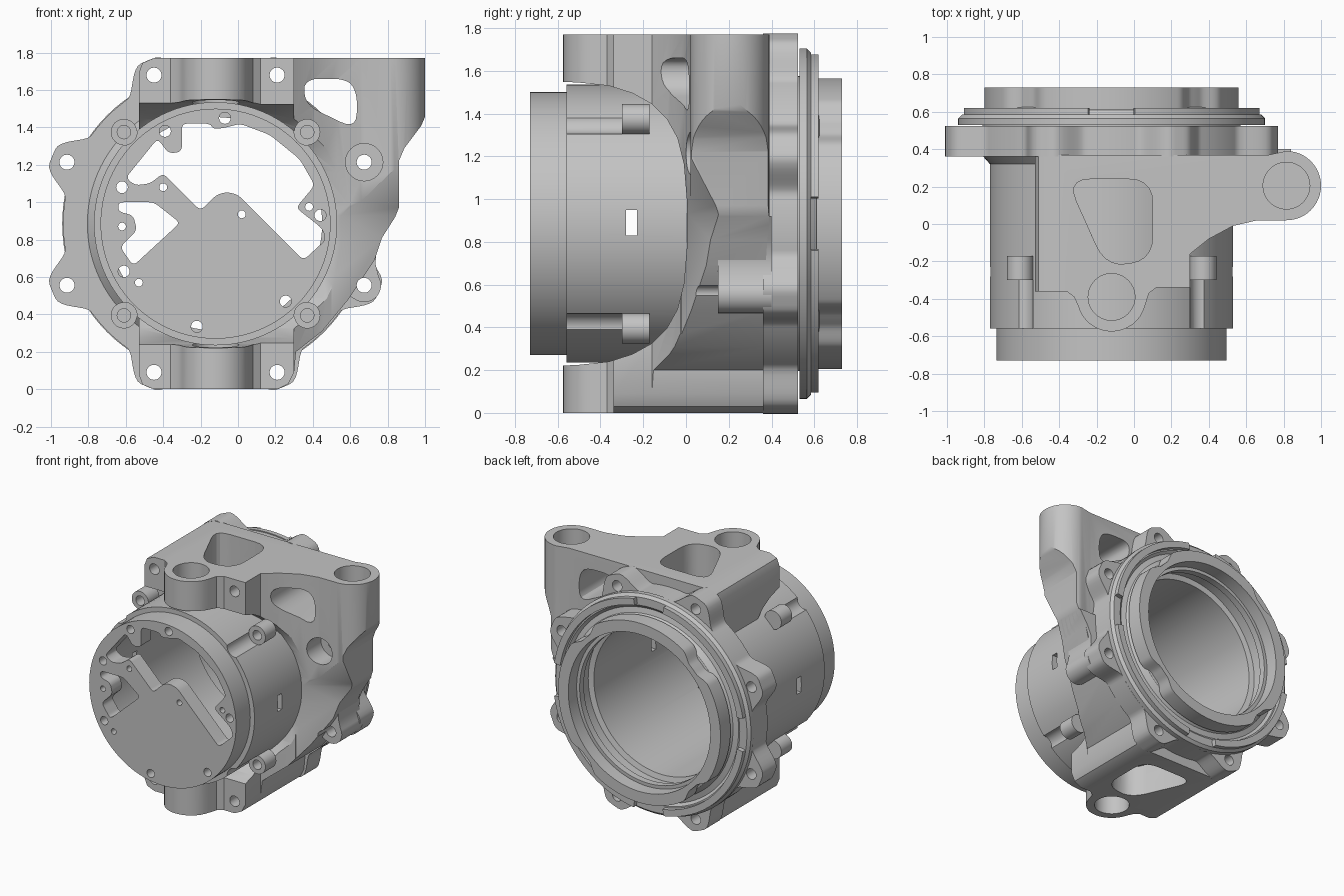
import bpy, bmesh
from math import sin, cos, pi, radians
from mathutils import Vector

if "Cube" in bpy.data.objects:
    bpy.data.objects.remove(bpy.data.objects["Cube"])

CX, CZ = -0.12, 0.885          # barrel axis
grey = bpy.data.materials.new("cast grey")
grey.use_nodes = True
grey.diffuse_color = (0.55, 0.55, 0.55, 1)
grey.node_tree.nodes["Principled BSDF"].inputs["Base Color"].default_value = (0.55, 0.55, 0.55, 1)


def finish(bm, name):
    bmesh.ops.recalc_face_normals(bm, faces=bm.faces)
    mesh = bpy.data.meshes.new(name)
    bm.to_mesh(mesh)
    bm.free()
    mesh.materials.append(grey)
    obj = bpy.data.objects.new(name, mesh)
    bpy.context.collection.objects.link(obj)
    return obj


def prism(name, pts, lo, hi, axis="y"):
    """Extrude a flat outline along one axis."""
    place = {"y": lambda p, d: (p[0], d, p[1]),
             "z": lambda p, d: (p[0], p[1], d),
             "x": lambda p, d: (d, p[0], p[1])}[axis]
    bm = bmesh.new()
    a = [bm.verts.new(place(p, lo)) for p in pts]
    b = [bm.verts.new(place(p, hi)) for p in pts]
    bm.faces.new(a)
    bm.faces.new(b)
    for i in range(len(pts)):
        j = (i + 1) % len(pts)
        bm.faces.new((a[i], a[j], b[j], b[i]))
    return finish(bm, name)


def arc(cx, cy, r, a0, a1, n=16):
    return [(cx + r * cos(radians(a0 + (a1 - a0) * i / n)),
             cy + r * sin(radians(a0 + (a1 - a0) * i / n))) for i in range(n + 1)]


def circle(cx, cy, r, n=32):
    return arc(cx, cy, r, 0, 360, n)[:-1]


def lobed(base, height, pitch, centre, outer, blend, n=288):
    """Circle about the barrel axis with evenly spaced, smoothly blended lobes."""
    out = []
    for i in range(n):
        a = i * 360 / n
        off = abs((a - centre + pitch / 2) % pitch - pitch / 2)
        t = max(0, min(1, (outer - off) / blend))
        r = base + height * t * t * (3 - 2 * t)
        out.append((CX + r * cos(radians(a)), CZ + r * sin(radians(a))))
    return out


def rounded(pts, r):
    """Round every corner of an outline."""
    out = []
    for i, p in enumerate(pts):
        p, q, s = Vector(p), Vector(pts[i - 1]), Vector(pts[(i + 1) % len(pts)])
        a = p + (q - p).normalized() * min(r, (q - p).length * 0.45)
        b = p + (s - p).normalized() * min(r, (s - p).length * 0.45)
        for k in range(6):
            t = k / 5
            out.append(tuple(a * (1 - t) ** 2 + p * 2 * t * (1 - t) + b * t * t))
    return out


def lathe(name, profile, n=96):
    """Revolve (radius, y) points about the barrel axis."""
    bm = bmesh.new()
    rings = []
    for r, y in profile:
        if r == 0:
            rings.append([bm.verts.new((CX, y, CZ))] * n)
        else:
            rings.append([bm.verts.new((CX + r * cos(2 * pi * i / n), y, CZ + r * sin(2 * pi * i / n)))
                          for i in range(n)])
    for a, b in zip(rings, rings[1:]):
        for i in range(n):
            j = (i + 1) % n
            bm.faces.new(list(dict.fromkeys((a[i], a[j], b[j], b[i]))))
    return finish(bm, name)


def boolean(obj, cutter, op="DIFFERENCE"):
    mod = obj.modifiers.new("cut", "BOOLEAN")
    mod.operation, mod.object, mod.solver = op, cutter, "EXACT"
    bpy.context.view_layer.objects.active = obj
    bpy.ops.object.modifier_apply(modifier=mod.name)
    bpy.data.objects.remove(cutter)


def cut(obj, pts, lo, hi, axis="y"):
    boolean(obj, prism("cutter", pts, lo, hi, axis))


bolts = [(CX + 0.86 * cos(radians(a)), CZ + 0.86 * sin(radians(a)))
         for a in [22.5 + 45 * k for k in range(8)]]
screws = [(CX + sx * 0.49, CZ + sz * 0.49) for sx in (-1, 1) for sz in (-1, 1)]

# Hollow barrel with a front plate, stepped rear mount and inner grooves
barrel = lathe("barrel", [
    (0, -0.73), (0.615, -0.73), (0.615, -0.56), (0.65, -0.56), (0.65, 0.32),
    (0.69, 0.365), (0.69, 0.53), (0.82, 0.53), (0.82, 0.565), (0.8, 0.585), (0.74, 0.585),
    (0.72, 0.57), (0.68, 0.58), (0.65, 0.62), (0.62, 0.63), (0.57, 0.63), (0.57, 0.58),
    (0.61, 0.57), (0.61, 0.47), (0.57, 0.46), (0.57, -0.61), (0, -0.61)])

# Openings in the front plate
upper_window = [(-.6, 1.13), (-.55, 1.09), (-.47, 1.1), (-.4, 1.155), (-.2, .955), (-.115, 1.04),
                (-.06, 1.055), (0, 1.04), (.35, .69), (.47, .8), (.45, .86), (.31, .97),
                (.41, 1.09), (.33, 1.23), (.17, 1.36), (.01, 1.42), (-.06, 1.4), (-.13, 1.39),
                (-.15, 1.42), (-.3, 1.42), (-.3, 1.27), (-.37, 1.26), (-.43, 1.34)]
side_window = [(-.64, 1), (-.45, 1), (-.31, .89), (-.56, .66), (-.63, .76), (-.54, .85), (-.56, .93), (-.64, .95)]
cut(barrel, rounded(upper_window, 0.03), -0.9, -0.55)
cut(barrel, rounded(side_window, 0.03), -0.9, -0.55)
for x, z in [(-.62, 1.08), (-.61, .63), (-.22, .335), (.255, .47), (.44, .93), (-.07, 1.45), (-.39, 1.38)]:
    cut(barrel, circle(x, z, 0.031, 20), -0.9, -0.55)
for x, z in [(-.4, 1.08), (-.62, .87), (-.53, .57), (.02, .935), (.38, .975), (-.03, 1.38)]:
    cut(barrel, circle(x, z, 0.021, 16), -0.9, -0.55)

# Side slots and screw reliefs in the barrel wall
cut(barrel, [(-.28, .83), (-.23, .83), (-.23, .95), (-.28, .95)], -1, 1, "x")
parts = [barrel]
for k, (x, z) in enumerate(screws):
    cut(barrel, circle(x, z, 0.07), -0.6, -0.3)
    boss = prism(f"screw_boss_{k + 1}", circle(x, z, 0.07), -0.3, -0.17)
    cut(boss, circle(x, z, 0.036, 20), -0.4, -0.19)
    boolean(boss, prism("cutter", circle(CX, CZ, 0.6, 64), -0.5, 0))
    parts.append(boss)

# Scalloped bolt flange
flange = prism("bolt_flange", lobed(0.815, 0.13, 45, 22.5, 13, 10.5), 0.36, 0.525)
cut(flange, circle(CX, CZ, 0.63, 96), 0, 1)
for x, z in bolts:
    cut(flange, circle(x, z, 0.04), 0, 1)
parts.append(flange)

# Rear rim with four broad lugs
rim = prism("rear_rim", lobed(0.635, 0.045, 90, 0, 42, 10), 0.61, 0.73)
cut(rim, circle(CX, CZ, 0.595, 96), 0, 1)
parts.append(rim)

# Mounting body: plan outline intersected with the front outline
plan = ([(-.53, -.36), (-.36, -.36), (-.32, -.39)] + arc(CX, -.39, .185, 195, 345)
        + [(.08, -.37), (.12, -.34), (.3, -.34), (.3, -.16), (.4, -.08), (.53, -.01), (.66, .02)]
        + arc(.815, .205, .185, -90, 90, 24) + [(.72, .37), (-.53, .37)])
front = [(-.45, 0), (.21, 0), (.27, .03), (.3, .09), (.31, .2), (.45, .31), (.59, .48), (.73, .69),
         (.77, .81), (.84, .92), (.86, .97), (.86, 1.22), (.89, 1.29), (.98, 1.41), (1.01, 1.48), (1.01, 1.77),
         (-.45, 1.77), (-.51, 1.745), (-.535, 1.68), (-.535, .09), (-.51, .025)]
body = prism("mounting_body", plan, -0.1, 1.9, "z")
boolean(body, prism("cutter", front, -1, 1), "INTERSECT")
cut(body, circle(CX, CZ, 0.64, 96), -1, 1)

# Curved hollow around the barrel, the same above and below the axis
half = [(-.7, .67), (-.5, .66), (-.36, .645), (-.25, .61), (-.16, .56), (-.09, .49), (-.04, .4), (-.01, .28), (.005, .1)]
hollow = [(y, CZ + h) for y, h in half] + [(y, CZ - h) for y, h in reversed(half)]
cut(body, hollow, -1.2, 1.2, "x")

# Swept relief below the arm
relief = prism("relief", [(-.4, .2), (.16, .2), (.16, .93), (.02, 1.2), (-.4, 1.2)], .5, 1.1, "x")
for v in relief.data.vertices:
    v.co.y += (v.co.x - 0.86) * 0.5
boolean(body, relief)

# Triangular windows and pivot holes
cut(body, rounded([(-.36, .24), (.1, .24), (.1, -.19), (-.15, -.23)], 0.13), -1, 3, "z")
cut(body, rounded([(.35, 1.66), (.59, 1.66), (.64, 1.57), (.63, 1.39), (.36, 1.52)], 0.09), -1, 1)
cut(body, circle(CX, -.39, .125, 40), -1, 3, "z")
cut(body, circle(.815, .205, .125, 40), 1.5, 2, "z")
for x, z in bolts:
    cut(body, circle(x, z, 0.04), -1, 1)
cut(body, circle(*bolts[0], 0.1), -1, 0.17)
parts.append(body)

# Column behind the lower side bolt, blending up into the arm
lower_x, lower_z = bolts[7]
column = prism("bolt_column", arc(lower_x, lower_z, 0.09, -120, 30)
               + [(.735, .67), (.74, .74), (.77, .81), (.84, .92), (.6, .92), (.5, .56)], 0.15, 0.4)
cut(column, circle(lower_x, lower_z, 0.04), 0, 1)
parts.append(column)

# Raised lip segments around the rear channel
for k in range(4):
    a = 90 * k
    pts = arc(CX, CZ, .8, a + 9, a + 81, 24) + arc(CX, CZ, .75, a + 81, a + 9, 24)
    parts.append(prism(f"lip_segment_{k + 1}", pts, .56, .62))

# Smooth the round surfaces, keep machined edges sharp
bpy.ops.object.select_all(action="DESELECT")
for obj in parts:
    obj.select_set(True)
bpy.context.view_layer.objects.active = barrel
bpy.ops.object.shade_smooth_by_angle(angle=radians(30))
